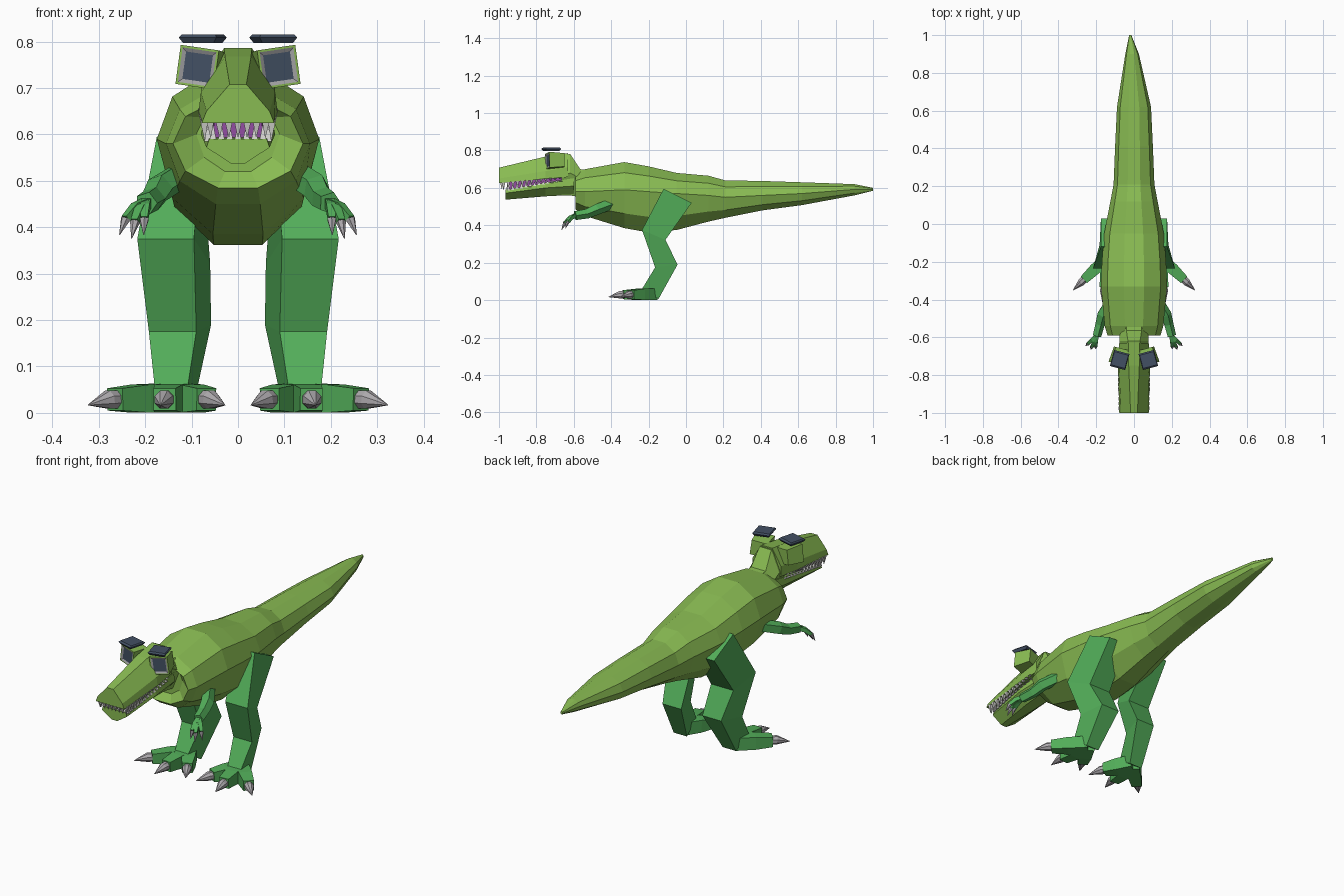
import bpy, bmesh, math
from mathutils import Vector, Matrix

cube = bpy.data.objects.get("Cube")
if cube:
    bpy.data.objects.remove(cube)


def material(name, r, g, b):
    m = bpy.data.materials.new(name)
    m.use_nodes = True
    m.diffuse_color = (r, g, b, 1)
    m.node_tree.nodes["Principled BSDF"].inputs["Base Color"].default_value = (r, g, b, 1)
    return m


OLIVE = material("olive_skin", .25, .5, .085)
GREEN = material("leg_green", .085, .42, .1)
SLATE = material("dark_slate", .055, .08, .125)
GREY = material("claw_grey", .42, .4, .42)
RIM = material("eye_rim_grey", .36, .36, .37)
IVORY = material("tooth_white", .65, .65, .62)
PURPLE = material("mouth_purple", .29, .075, .36)


def finish(name, bm, *mats):
    bmesh.ops.recalc_face_normals(bm, faces=bm.faces)
    me = bpy.data.meshes.new(name)
    bm.to_mesh(me)
    bm.free()
    for m in mats:
        me.materials.append(m)
    ob = bpy.data.objects.new(name, me)
    bpy.context.collection.objects.link(ob)
    return ob


def loft(bm, rings):
    """Skin a list of equal-length point rings and cap both ends."""
    loops = [[bm.verts.new(p) for p in ring] for ring in rings]
    for a, b in zip(loops, loops[1:]):
        for i in range(len(a)):
            j = (i + 1) % len(a)
            bm.faces.new((a[i], a[j], b[j], b[i]))
    bm.faces.new(loops[0])
    bm.faces.new(loops[-1])


def tube(bm, pts, radii, n=4, flat=1):
    """Polygonal tube through pts; flat squashes its height."""
    pts = [Vector(p) for p in pts]
    rings = []
    for k, (p, r) in enumerate(zip(pts, radii)):
        d = (pts[min(k + 1, len(pts) - 1)] - pts[max(k - 1, 0)]).normalized()
        ref = Vector((0, 0, 1)) if abs(d.z) < .9 else Vector((0, 1, 0))
        side = d.cross(ref).normalized()
        up = side.cross(d)
        angles = [2 * math.pi * (i + .5) / n for i in range(n)]
        rings.append([p + side * r * math.cos(a) + up * r * flat * math.sin(a) for a in angles])
    loft(bm, rings)


def mirrored(s, *pts):
    return [(s * x, y, z) for x, y, z in pts]


# Body and tail: ten-sided rings of (y, top, bottom, half width, widest height)
def body_ring(y, top, bottom, w, mid):
    ring = []
    for i in range(10):
        a = (i + .5) * math.pi / 5
        h = (top - mid) if math.cos(a) > 0 else (mid - bottom)
        x = w * math.sin(a) - .02 * max(0, y - .8) / .2
        ring.append((x, y, mid + h * math.cos(a) / math.cos(math.pi / 10)))
    return ring


bm = bmesh.new()
loft(bm, [body_ring(*r) for r in (
    (-.56, .66, .52, .09, .60),
    (-.59, .675, .485, .14, .58),
    (-.54, .70, .45, .155, .58),
    (-.33, .738, .385, .175, .59),
    (-.20, .715, .362, .17, .58),
    (-.05, .68, .375, .158, .57),
    (.12, .665, .42, .125, .56),
    (.21, .64, .44, .108, .55),
    (.41, .637, .48, .10, .56),
    (.62, .63, .508, .09, .57),
    (.90, .62, .56, .036, .592),
    (1.0, .60, .585, .006, .592))])
finish("body_and_tail", bm, OLIVE)


# Head parts: six-sided rings of (y, low width, low z, mid width, mid z, top width, top z)
def head_part(name, *specs):
    bm = bmesh.new()
    loft(bm, [[(-a, y, za), (a, y, za), (b, y, zb), (c, y, zc), (-c, y, zc), (-b, y, zb)]
              for y, a, za, b, zb, c, zc in specs])
    finish(name, bm, OLIVE)


head_part("upper_jaw",
          (-1.0, .078, .625, .068, .65, .018, .708),
          (-.75, .085, .648, .080, .69, .028, .768),
          (-.63, .078, .658, .078, .71, .030, .786))
head_part("neck",
          (-.665, .035, .56, .076, .66, .030, .772),
          (-.62, .035, .56, .076, .68, .032, .782),
          (-.565, .035, .55, .075, .65, .040, .70),
          (-.45, .035, .55, .075, .65, .040, .69))
head_part("lower_jaw",
          (-.965, .015, .537, .068, .572, .062, .590),
          (-.75, .030, .555, .080, .60, .074, .628),
          (-.60, .035, .563, .074, .61, .070, .652))

# Mouth lining between the jaws
bm = bmesh.new()
loft(bm, [[(-w, y, a), (w, y, a), (w, y, b), (-w, y, b)]
          for y, w, a, b in ((-.945, .052, .575, .64), (-.64, .06, .62, .67))])
finish("mouth_lining", bm, PURPLE)


# Teeth: rows follow both jaw edges, shrinking towards the hinge
def tooth(bm, x, y, z, length):
    tube(bm, [(x, y, z), (x * .98, y, z + length)], [.012, .001])


bm = bmesh.new()
for i in range(13):
    t = i / 12
    gap = .042 * (1 - t) + .008
    for s in (-1, 1):
        tooth(bm, s * (.073 + .006 * t), -.975 + .30 * t, .630 + .027 * t, -gap * .85)
        tooth(bm, s * (.064 + .010 * t), -.950 + .28 * t, .585 + .050 * t, gap * .85)
for i in range(7):
    x = (i - 3) * .02
    tooth(bm, x, -.985, .63, -.036)
    tooth(bm, x * .9, -.955, .583, .035)
finish("teeth", bm, IVORY)


# Eyes: boxes tilted outward, with an inset rim and dark lens
def eye(side, s):
    turn = Matrix.Rotation(s * math.radians(15), 4, 'Z') @ Matrix.Rotation(s * math.radians(-8), 4, 'Y')
    bm = bmesh.new()
    bmesh.ops.create_cube(bm, size=1)
    for v in bm.verts:
        k = .85 if v.co.y > 0 else 1
        v.co = Vector((v.co.x * .086 * k, v.co.y * .085, v.co.z * .085 * k))
    front = min(bm.faces, key=lambda f: f.calc_center_median().y)
    bmesh.ops.inset_individual(bm, faces=[front], thickness=.007)
    front.material_index = 1
    bmesh.ops.inset_individual(bm, faces=[front], thickness=.011, depth=-.004)
    front.material_index = 2
    bm.transform(Matrix.Translation((s * .077, -.70, .745)) @ turn)
    finish(side + "_eye", bm, OLIVE, RIM, SLATE)

    # Brow plate floating over the eye
    bm = bmesh.new()
    loft(bm, [[(-w, -d, z), (w, -d, z), (w, d, z), (-w, d, z)]
              for w, d, z in ((.034, .036, -.009), (.042, .044, .003), (.038, .036, .009))])
    bm.transform(Matrix.Translation((s * .076, -.72, .806)) @ Matrix.Rotation(s * math.radians(15), 4, 'Z'))
    finish(side + "_brow", bm, SLATE)


# Leg: four-cornered rings spanning a front and a back edge, turned outward
def leg(side, s):
    rings = []
    for yf, zf, yb, zb, inner, outer, skew in (
            (-.12, .595, .03, .52, .075, .175, 0),
            (-.235, .375, -.11, .322, .095, .217, .035),
            (-.165, .175, -.045, .19, .09, .192, .032),
            (-.235, .06, -.147, .006, .108, .18, .01)):
        rings.append(mirrored(s, (inner, yf, zf), (outer, yf, zf),
                              (outer - skew, yb, zb), (inner - skew, yb, zb)))
    bm = bmesh.new()
    loft(bm, rings)
    finish(side + "_leg", bm, GREEN)

    # Foot with three spread toes, each ending in a claw
    foot, claws = bmesh.new(), bmesh.new()
    heel = Vector((.14, -.175, .033))
    for x, y in ((.265, -.295), (.158, -.335), (.068, -.30)):
        tip = Vector((x, y, .029))
        d = (tip - heel).normalized()
        mid = heel.lerp(tip, .55)
        tube(foot, mirrored(s, heel, mid, tip), [.044, .043, .034])
        tube(claws, mirrored(s, tip - d * .005, tip + d * .02, tip + d * .08 - Vector((0, 0, .010))),
             [.021, .021, .001], 8)
    finish(side + "_foot", foot, GREEN)
    finish(side + "_toe_claws", claws, GREY)


# Arm: bent tapering limb with three clawed fingers
def arm(side, s):
    bm, claws = bmesh.new(), bmesh.new()
    wrist = Vector((.198, -.592, .452))
    tube(bm, mirrored(s, (.12, -.40, .515), (.168, -.48, .485), (.182, -.53, .462), wrist),
         [.03, .031, .027, .025], 5)
    for x, y, z in ((.242, -.632, .418), (.222, -.648, .412), (.202, -.645, .418)):
        tip = Vector((x, y, z))
        knuckle = wrist.lerp(tip, .5) + Vector((0, 0, .008))
        tube(bm, mirrored(s, wrist, knuckle, tip), [.015, .014, .011])
        point = tip + (tip - wrist) * .3 - Vector((0, 0, .024))
        tube(claws, mirrored(s, tip, point), [.011, .001], 6)
    finish(side + "_arm", bm, GREEN)
    finish(side + "_finger_claws", claws, GREY)


for side, s in (("left", 1), ("right", -1)):
    eye(side, s)
    leg(side, s)
    arm(side, s)
